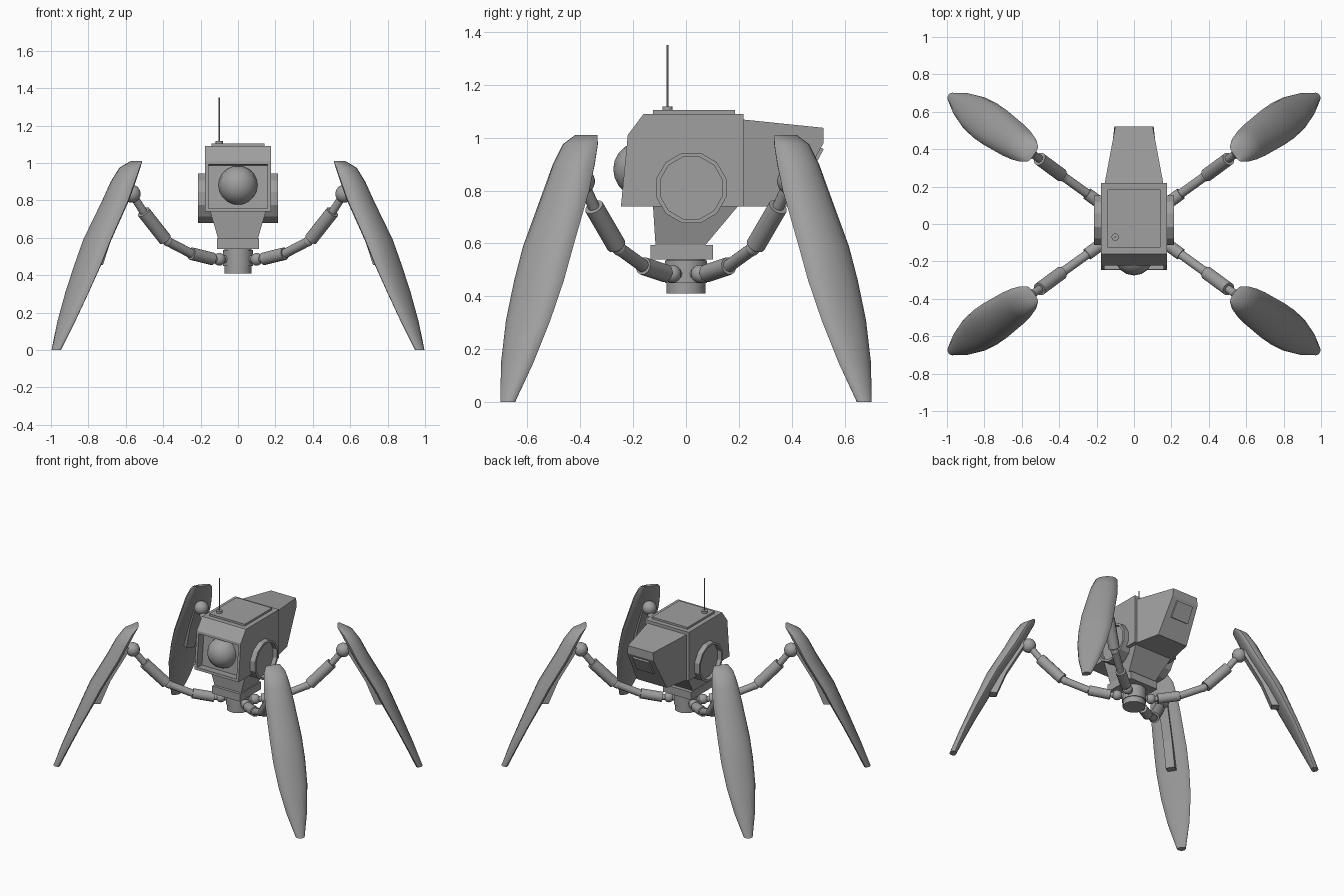
import bpy, bmesh, math
from mathutils import Vector

if "Cube" in bpy.data.objects:
    bpy.data.objects.remove(bpy.data.objects["Cube"])

grey = bpy.data.materials.new("mid grey")
grey.diffuse_color = (0.35, 0.35, 0.35, 1)
grey.use_nodes = True
grey.node_tree.nodes["Principled BSDF"].inputs["Base Color"].default_value = grey.diffuse_color


def finish(name, bm, smooth=True, angle=35):
    """Turn a bmesh into a named object."""
    bmesh.ops.recalc_face_normals(bm, faces=bm.faces[:])
    me = bpy.data.meshes.new(name)
    bm.to_mesh(me)
    bm.free()
    me.materials.append(grey)
    ob = bpy.data.objects.new(name, me)
    bpy.context.collection.objects.link(ob)
    if smooth:
        bpy.ops.object.select_all(action='DESELECT')
        ob.select_set(True)
        bpy.context.view_layer.objects.active = ob
        bpy.ops.object.shade_smooth_by_angle(angle=math.radians(angle))
    return ob


def loft(bm, rings):
    """Skin a list of equal-length point rings and cap both ends."""
    rows = [[bm.verts.new(p) for p in ring] for ring in rings]
    n = len(rows[0])
    for a, b in zip(rows, rows[1:]):
        for i in range(n):
            bm.faces.new((a[i], a[(i + 1) % n], b[(i + 1) % n], b[i]))
    return bm.faces.new(rows[0]), bm.faces.new(rows[-1])


def rod(bm, a, b, r, r2=None, n=12):
    """Cylinder or cone between two points."""
    a, b = Vector(a), Vector(b)
    q = (b - a).to_track_quat('Z', 'Y')
    ring = lambda c, s: [c + q @ Vector((s * math.cos(2 * math.pi * (i + .5) / n),
                                         s * math.sin(2 * math.pi * (i + .5) / n), 0)) for i in range(n)]
    return loft(bm, [ring(a, r), ring(b, r if r2 is None else r2)])


def ball(bm, c, r):
    made = bmesh.ops.create_uvsphere(bm, u_segments=14, v_segments=9, radius=r)
    bmesh.ops.translate(bm, verts=made['verts'], vec=c)


def rect(x, y0, y1, z):
    return [(-x, y0, z), (x, y0, z), (x, y1, z), (-x, y1, z)]


def box(name, x, y0, y1, z0, z1, x2=None, y2=None, y3=None):
    """Box, optionally with a different upper rectangle."""
    bm = bmesh.new()
    loft(bm, [rect(x, y0, y1, z0), rect(x2 or x, y0 if y2 is None else y2, y1 if y3 is None else y3, z1)])
    return finish(name, bm, False)


def recess(bm, face, rim, depth):
    """Inset a face and push it inwards, leaving a raised frame."""
    bm.normal_update()
    n = face.normal.copy()
    bmesh.ops.inset_region(bm, faces=[face], thickness=rim)
    inner = bmesh.ops.extrude_face_region(bm, geom=[face])['geom']
    bmesh.ops.delete(bm, geom=[face], context='FACES_ONLY')
    bmesh.ops.translate(bm, verts=[v for v in inner if isinstance(v, bmesh.types.BMVert)], vec=-n * depth)


# Main head: side profile swept across x
bm = bmesh.new()
profile = [(-.246, .74), (-.22, 1.01), (-.16, 1.09), (.218, 1.09), (.218, .74)]
loft(bm, [[(x, y, z) for y, z in profile] for x in (-.176, .176)])
bmesh.ops.recalc_face_normals(bm, faces=bm.faces[:])
front = min(bm.faces, key=lambda f: f.calc_center_median().y)
recess(bm, front, .025, .06)
finish("head", bm, False)

# Front eye set in the recess
bm = bmesh.new()
bmesh.ops.create_uvsphere(bm, u_segments=16, v_segments=10, radius=.105)
bmesh.ops.translate(bm, verts=bm.verts[:], vec=(0, -.17, .88))
finish("eye", bm)

# Top hatch and antenna
box("top_hatch", .142, -.125, .185, 1.085, 1.104)
bm = bmesh.new()
rod(bm, (-.1, -.07, 1.1), (-.1, -.07, 1.118), .02)
rod(bm, (-.1, -.07, 1.11), (-.1, -.07, 1.35), .004, n=8)
finish("antenna", bm)

# Tapered rear housing with a panel on its sloping back
bm = bmesh.new()
a = [(-.16, .2, .74), (.16, .2, .74), (.16, .2, 1.07), (-.16, .2, 1.07)]
m = [(-.12, .39, .74), (.12, .39, .74), (.105, .52, .98), (-.105, .52, .98)]
e = [(-.119, .392, .745), (.119, .392, .745), (.1, .52, 1.037), (-.1, .52, 1.037)]
rows = [[bm.verts.new(p) for p in r] for r in (a, m)]
top = [bm.verts.new(p) for p in e[2:]]
(a0, a1, a2, a3), (m0, m1, m2, m3) = rows
for f in ((a0, a1, m1, m0), (a1, a2, top[0], m2, m1), (a2, a3, top[1], top[0]),
          (a3, a0, m0, m3, top[1]), (m0, m1, m2, m3), (m3, m2, top[0], top[1]), (a3, a2, a1, a0)):
    bm.faces.new(f)
finish("rear_housing", bm, False)
bm = bmesh.new()
panel = [(-.07, .455, .86), (.07, .455, .86), (.065, .51, .962), (-.065, .51, .962)]
loft(bm, [[(x, y + d * .88, z - d * .47) for x, y, z in panel] for d in (-.01, .012)])
finish("rear_panel", bm, False)

# Tapered neck, turntable and hub
box("neck", .105, -.115, .07, .59, .745, .15, -.125, .2)
box("turntable", .112, -.135, .102, .54, .595)
bm = bmesh.new()
rod(bm, (0, 0, .41), (0, 0, .55), .074, n=20)
rod(bm, (0, 0, .45), (0, 0, .535), .08, n=20)
finish("hub", bm)

# Side drums with dished faces
for s, side in ((1, "right"), (-1, "left")):
    bm = bmesh.new()
    outer = rod(bm, (s * .13, .02, .81), (s * .214, .02, .81), .137)[1]
    bmesh.ops.recalc_face_normals(bm, faces=bm.faces[:])
    recess(bm, outer, .016, .03)
    finish(side + "_drum", bm, False)

# Leg shell sections: height, radial centre, width, thickness
SECTIONS = [(0, 1.186, .06, .045), (.15, 1.125, .145, .055), (.31, 1.055, .2, .065), (.46, .985, .222, .082),
            (.59, .925, .222, .095), (.8, .805, .2, .1), (.9, .755, .18, .1),
            (.975, .71, .15, .085), (1.01, .665, .1, .03)]
# Arm joints along the linkage, from the hub to the ankle
PATH = [(.06, .03, .485), (.1, .052, .485), (.135, .078, .487), (.25, .162, .515),
        (.375, .252, .58), (.39, .263, .592), (.505, .348, .738), (.567, .392, .835)]
RADII = [.022, .02, .034, .025, .025, .037, .022]

for sx, sy, tag in ((1, -1, "front_right"), (-1, -1, "front_left"), (1, 1, "back_right"), (-1, 1, "back_left")):
    ang = math.radians(34.8)
    ca, sa = math.cos(ang), math.sin(ang)
    place = lambda r, w, z: (sx * (r * ca - w * sa), sy * (r * sa + w * ca), z)

    # Curved shell: rounded outside, shallow inside
    bm = bmesh.new()
    rings = []
    for z, r, w, t in SECTIONS:
        ring = []
        for i in range(16):
            u = 2 * math.pi * i / 16
            c = math.cos(u)
            ring.append(place(r - t * .2 + c * t * (.7 if c > 0 else .3), math.sin(u) * w / 2, z))
        rings.append(ring)
    loft(bm, rings)
    finish(tag + "_leg_shell", bm, angle=40)

    # Inner rib
    bm = bmesh.new()
    rib = [(.455, .9, .97), (.62, .835, .9), (.86, .7, .77)]
    loft(bm, [[place(r0, -.03, z), place(r1, -.03, z), place(r1, .03, z), place(r0, .03, z)] for z, r0, r1 in rib])
    finish(tag + "_leg_rib", bm, False)

    # Jointed arm
    bm = bmesh.new()
    pts = [(sx * x, sy * y, z) for x, y, z in PATH]
    for p, q, r in zip(pts, pts[1:], RADII):
        rod(bm, p, q, r)
    ball(bm, pts[1], .034)
    ball(bm, pts[4], .027)
    ball(bm, pts[7], .048)
    finish(tag + "_arm", bm)
